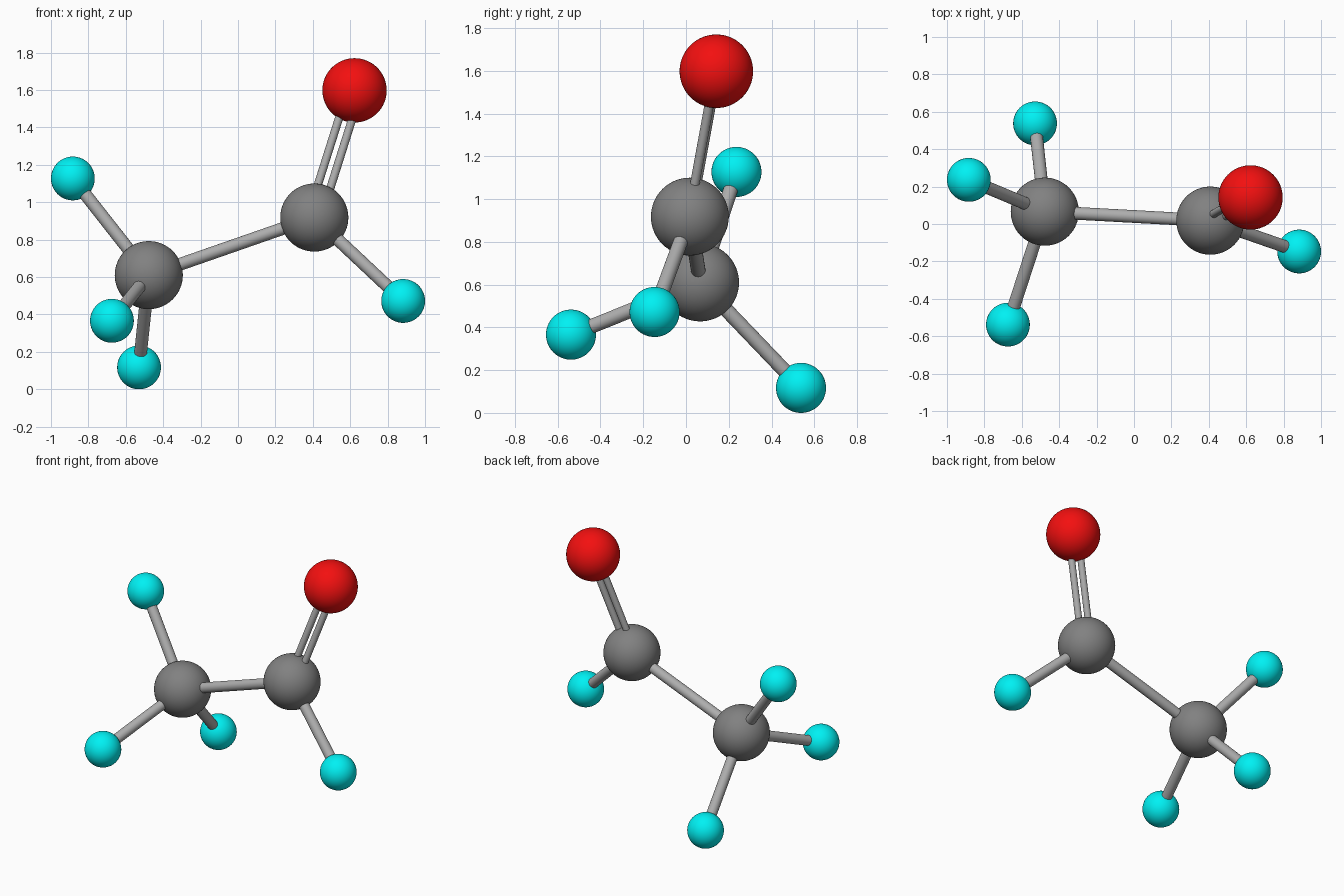
import bpy
from mathutils import Vector

if "Cube" in bpy.data.objects:
    bpy.data.objects.remove(bpy.data.objects["Cube"])


def material(name, rgb):
    m = bpy.data.materials.new(name)
    m.diffuse_color = (*rgb, 1)
    m.use_nodes = True
    m.node_tree.nodes["Principled BSDF"].inputs["Base Color"].default_value = m.diffuse_color
    return m


dark_grey = material("dark_grey", (0.22, 0.22, 0.22))
light_grey = material("light_grey", (0.42, 0.42, 0.42))
red = material("red", (0.9, 0.005, 0.005))
cyan = material("cyan", (0.0, 0.88, 0.9))


def finish(name, mat):
    ob = bpy.context.object
    ob.name = name
    ob.data.materials.append(mat)
    bpy.ops.object.shade_smooth_by_angle()


def rod(name, a, b, radius):
    d = b - a
    bpy.ops.mesh.primitive_cylinder_add(
        vertices=32, radius=radius, depth=d.length, location=(a + b) / 2,
        rotation=d.to_track_quat('Z', 'Y').to_euler())
    finish(name, light_grey)


# Atoms: centre, radius, colour
atoms = {
    "methyl_carbon": ((-0.477, 0.066, 0.61), 0.182, dark_grey),
    "carbonyl_carbon": ((0.408, 0.018, 0.918), 0.182, dark_grey),
    "oxygen": ((0.623, 0.142, 1.598), 0.172, red),
    "hydrogen_upper": ((-0.883, 0.236, 1.127), 0.117, cyan),
    "hydrogen_front": ((-0.674, -0.538, 0.366), 0.117, cyan),
    "hydrogen_back": ((-0.529, 0.538, 0.117), 0.117, cyan),
    "hydrogen_right": ((0.883, -0.147, 0.472), 0.117, cyan),
}
for name, (pos, radius, mat) in atoms.items():
    bpy.ops.mesh.primitive_uv_sphere_add(
        segments=64, ring_count=32, radius=radius, location=pos)
    finish(name, mat)

P = {n: Vector(v[0]) for n, v in atoms.items()}
c1, c2, ox = P["methyl_carbon"], P["carbonyl_carbon"], P["oxygen"]

# Single bonds
rod("carbon_bond", c1, c2, 0.034)
for side in ("upper", "front", "back"):
    rod("bond_" + side, c1, P["hydrogen_" + side], 0.034)
rod("bond_right", c2, P["hydrogen_right"], 0.034)

# Double bond: two thin rods side by side in the plane of the carbons and oxygen
axis = (ox - c2).normalized()
side = c1 - c2
side = (side - side.dot(axis) * axis).normalized() * 0.035
for label, s in (("left", 1), ("right", -1)):
    rod("double_bond_" + label, c2 + s * side, ox + s * side, 0.022)
